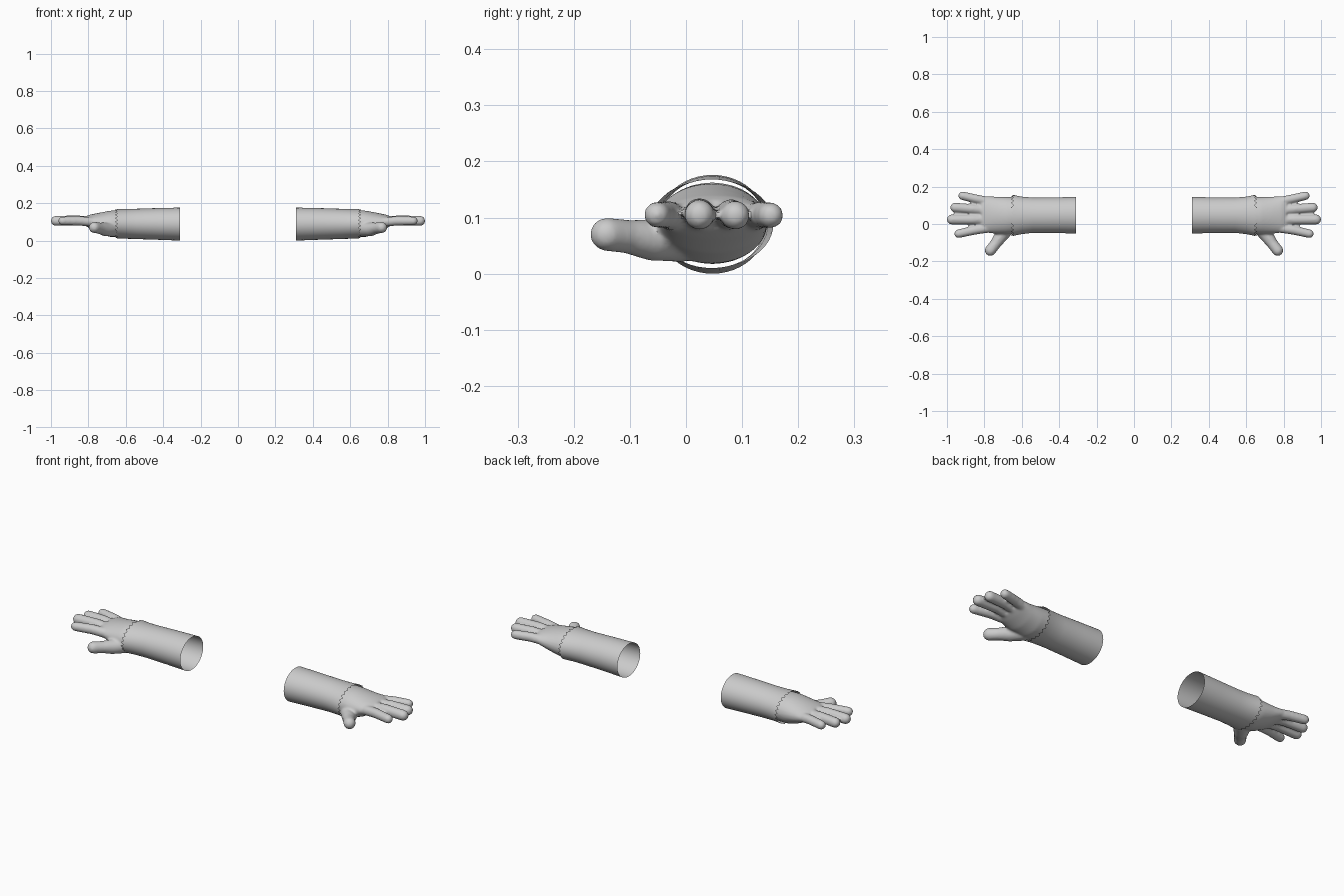
import bpy, bmesh, math
from mathutils import Vector

cube = bpy.data.objects.get("Cube")
if cube:
    bpy.data.objects.remove(cube, do_unlink=True)

grey = bpy.data.materials.new("light_grey")
grey.use_nodes = True
colour = (0.6, 0.6, 0.6, 1)
grey.diffuse_color = colour
grey.node_tree.nodes["Principled BSDF"].inputs["Base Color"].default_value = colour


def loft(bm, rings, capped=True):
    """Skin a list of point rings with quads."""
    loops = [[bm.verts.new(p) for p in ring] for ring in rings]
    n = len(loops[0])
    for a, b in zip(loops, loops[1:]):
        for i in range(n):
            j = (i + 1) % n
            bm.faces.new((a[i], a[j], b[j], b[i]))
    if capped:
        bm.faces.new(loops[0][::-1])
        bm.faces.new(loops[-1])


def oval(x, yc, ry, zc, rz, n):
    angles = [math.tau * i / n for i in range(n)]
    return [Vector((x, yc + ry * math.cos(a), zc + rz * math.sin(a))) for a in angles]


def finger(bm, points, n=16):
    """Round tube through (x, y, z, radius) points with a domed tip."""
    stations = [(Vector(p[:3]), p[3]) for p in points]
    tip, radius = stations[-1]
    axis = (tip - stations[-2][0]).normalized()
    for k in range(1, 6):
        a = math.radians(16 * k)
        stations.append((tip + axis * radius * math.sin(a), radius * math.cos(a)))
    side = axis.cross(Vector((0, 0, 1))).normalized()
    up = side.cross(axis)
    loft(bm, [[c + r * (side * math.cos(math.tau * i / n) + up * math.sin(math.tau * i / n))
               for i in range(n)] for c, r in stations])


def make_object(name, bm, sign):
    for v in bm.verts:
        v.co.x *= sign
    bmesh.ops.recalc_face_normals(bm, faces=bm.faces)
    mesh = bpy.data.meshes.new(name)
    bm.to_mesh(mesh)
    bm.free()
    obj = bpy.data.objects.new(name, mesh)
    bpy.context.collection.objects.link(obj)
    mesh.materials.append(grey)
    return obj


def smooth(obj):
    bpy.ops.object.select_all(action="DESELECT")
    obj.select_set(True)
    bpy.context.view_layer.objects.active = obj
    bpy.ops.object.shade_smooth_by_angle(angle=math.radians(40))


# x, y centre, y radius, z centre, z radius
PALM = [(0.62, 0.047, 0.096, 0.090, 0.073), (0.68, 0.045, 0.100, 0.089, 0.071),
        (0.74, 0.047, 0.099, 0.093, 0.056), (0.79, 0.052, 0.098, 0.101, 0.038),
        (0.815, 0.053, 0.088, 0.104, 0.026)]
SLEEVE = [(0.31, 0.047, 0.098, 0.088, 0.088), (0.42, 0.047, 0.095, 0.089, 0.085),
          (0.54, 0.047, 0.094, 0.089, 0.081), (0.60, 0.046, 0.100, 0.089, 0.079),
          (0.635, 0.046, 0.107, 0.089, 0.079), (0.65, 0.046, 0.110, 0.089, 0.079)]
FINGERS = [
    [(0.76, -0.018, 0.098, 0.026), (0.85, -0.032, 0.105, 0.025), (0.938, -0.052, 0.105, 0.023)],
    [(0.76, 0.025, 0.098, 0.027), (0.86, 0.024, 0.108, 0.027), (0.974, 0.024, 0.105, 0.027)],
    [(0.76, 0.072, 0.098, 0.026), (0.86, 0.080, 0.107, 0.026), (0.957, 0.088, 0.104, 0.026)],
    [(0.76, 0.116, 0.098, 0.025), (0.84, 0.133, 0.105, 0.024), (0.917, 0.151, 0.104, 0.023)],
    [(0.66, 0.000, 0.062, 0.042), (0.71, -0.062, 0.060, 0.037),
     (0.74, -0.105, 0.066, 0.030), (0.768, -0.141, 0.070, 0.030)],
]


def build_hand(name, sign):
    bm = bmesh.new()
    loft(bm, [oval(*s, 32) for s in PALM])
    for points in FINGERS:
        finger(bm, points)
    obj = make_object(name, bm, sign)

    # Fuse palm and fingers into one soft skin
    remesh = obj.modifiers.new("fuse", "REMESH")
    remesh.mode = "VOXEL"
    remesh.voxel_size = 0.006
    soften = obj.modifiers.new("soften", "SMOOTH")
    soften.factor = 0.5
    soften.iterations = 6
    bpy.context.view_layer.update()
    graph = bpy.context.evaluated_depsgraph_get()
    skin = bpy.data.meshes.new_from_object(obj.evaluated_get(graph))
    obj.modifiers.clear()
    obj.data = skin
    skin.name = name

    # Open the wrist end hidden inside the sleeve
    bm = bmesh.new()
    bm.from_mesh(skin)
    wrist = [f for f in bm.faces if abs(f.calc_center_median().x) < 0.63]
    bmesh.ops.delete(bm, geom=wrist, context="FACES")
    bm.to_mesh(skin)
    bm.free()
    if not skin.materials:
        skin.materials.append(grey)
    smooth(obj)


def build_sleeve(name, sign):
    bm = bmesh.new()
    rings = [oval(*s, 48) for s in SLEEVE]
    # Zigzag cuff edge
    for i, p in enumerate(rings[-1]):
        p.x += 0.008 if i % 2 else -0.006
    loft(bm, rings, capped=False)
    smooth(make_object(name, bm, sign))


for label, sign in (("left", 1), ("right", -1)):
    build_hand(label + "_hand", sign)
    build_sleeve(label + "_sleeve", sign)
